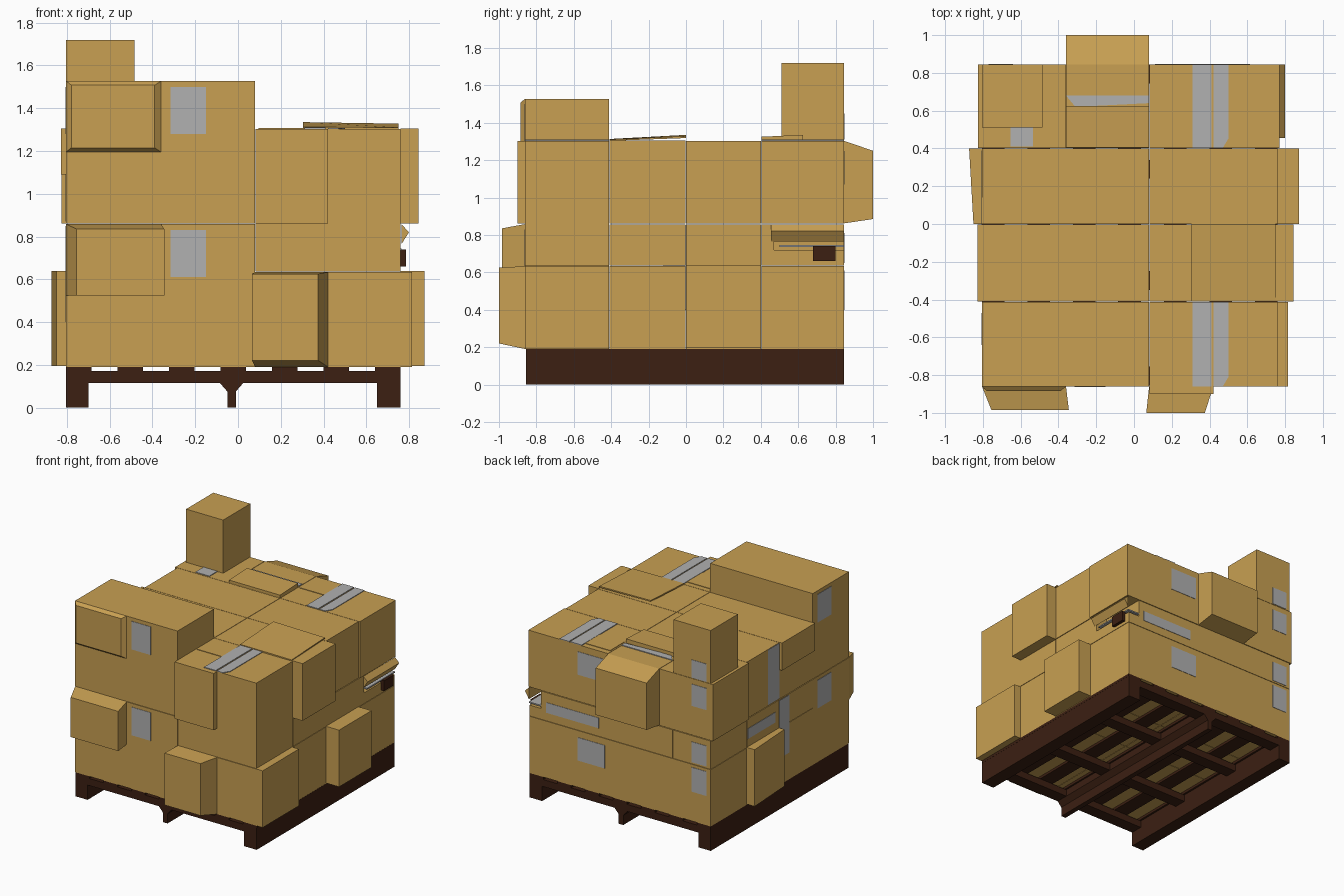
import bpy, bmesh

if "Cube" in bpy.data.objects:
    bpy.data.objects.remove(bpy.data.objects["Cube"])


def mat(name, col):
    m = bpy.data.materials.new(name)
    m.diffuse_color = (*col, 1)
    m.use_nodes = True
    m.node_tree.nodes["Principled BSDF"].inputs["Base Color"].default_value = m.diffuse_color
    return m


CARD = mat("cardboard", (0.58, 0.35, 0.085))
WOOD = mat("dark_wood", (0.045, 0.014, 0.006))
TAPE = mat("grey_tape", (0.44, 0.44, 0.44))


def loft(name, a, b, m):
    """Solid between two matching closed outlines."""
    bm = bmesh.new()
    va = [bm.verts.new(p) for p in a]
    vb = [bm.verts.new(p) for p in b]
    n = len(va)
    bm.faces.new(va)
    bm.faces.new(vb[::-1])
    for i in range(n):
        bm.faces.new((va[i], vb[i], vb[(i + 1) % n], va[(i + 1) % n]))
    bmesh.ops.recalc_face_normals(bm, faces=bm.faces)
    me = bpy.data.meshes.new(name)
    bm.to_mesh(me)
    bm.free()
    me.materials.append(m)
    o = bpy.data.objects.new(name, me)
    bpy.context.collection.objects.link(o)
    return o


def rect(axis, at, u, v):
    """Rectangle at a fixed coordinate; u and v are ranges on the other axes."""
    pts = [(u[0], v[0]), (u[1], v[0]), (u[1], v[1]), (u[0], v[1])]
    put = {'x': lambda p: (at, *p), 'y': lambda p: (p[0], at, p[1]), 'z': lambda p: (*p, at)}
    return [put[axis](p) for p in pts]


def box(name, x, y, z, m=CARD):
    return loft(name, rect('z', z[0], x, y), rect('z', z[1], x, y), m)


def bump(name, axis, base, outer, m=CARD):
    return loft(name, rect(axis, *base), rect(axis, *outer), m)


# Pallet: stringers along y, cross bars, deck planks
X0, X1, Y0, Y1 = -0.805, 0.76, -0.855, 0.845
for name, x in (("left_stringer", (X0, -0.70)), ("right_stringer", (0.65, X1))):
    box(name, x, (Y0, Y1), (0, 0.17), WOOD)
prof = [(-0.05, 0), (-0.01, 0), (-0.01, 0.075), (0.025, 0.115), (0.025, 0.17),
        (-0.085, 0.17), (-0.085, 0.115), (-0.05, 0.075)]
loft("centre_stringer", [(x, Y0, z) for x, z in prof], [(x, Y1, z) for x, z in prof], WOOD)
for y in (-0.805, -0.30, 0.29, 0.795):
    box("cross_bar", (X0 + 0.01, X1 - 0.01), (y - 0.05, y + 0.05), (0.115, 0.17), WOOD)
for i in range(7):
    x = X0 + i * 0.241
    box("deck_plank", (x, x + 0.12), (Y0, Y1), (0.17, 0.19), WOOD)

# Stacked cartons
g = 0.003
FRONT, MID_A, MID_B, BACK = (-0.86, -0.413), (-0.41, -g), (0, 0.40), (0.403, 0.845)
LOW, THIN, HIGH = (0.19, 0.633), (0.636, 0.857), (0.862, 1.303)
LEFT, RIGHT = (X0, 0.08), (0.083, X1)
box("front_left_lower_carton", LEFT, FRONT, (0.19, 0.858))
box("front_left_upper_carton", LEFT, FRONT, (0.861, 1.528))
box("front_right_lower_carton", (0.083, 0.815), FRONT, LOW)
box("front_right_upper_carton", RIGHT, FRONT, (0.636, 1.303))
for row, y in (("mid_front", MID_A), ("mid_back", MID_B)):
    for layer, z in (("low", LOW), ("thin", THIN), ("high", HIGH)):
        box(f"{row}_{layer}_left_carton", LEFT, y, z)
        box(f"{row}_{layer}_right_carton", RIGHT, y, z)
box("back_left_low_carton", LEFT, BACK, LOW)
box("back_left_thin_carton", (X0, -0.48), BACK, THIN)
box("back_centre_thin_carton", (-0.477, 0.08), BACK, THIN)
box("back_left_high_carton", (-0.825, -0.363), BACK, HIGH)
box("back_centre_high_carton", (-0.36, 0.08), BACK, HIGH)
box("back_right_low_carton", RIGHT, BACK, LOW)
box("back_right_high_carton", (0.083, 0.77), BACK, HIGH)
box("top_small_carton", (-0.805, -0.485), (0.51, 0.845), (1.305, 1.72))

# Damaged thin carton on the right, open at the side
box("open_carton_base", RIGHT, BACK, (0.636, 0.72))
box("open_carton_inner", (0.083, 0.66), BACK, (0.72, 0.857))
box("open_carton_edge", (0.66, X1), (0.403, 0.47), (0.72, 0.857))
tri = [(0.765, 0.857), (0.80, 0.82), (0.765, 0.765)]
loft("torn_flap", [(x, 0.455, z) for x, z in tri], [(x, 0.845, z) for x, z in tri], CARD)
box("torn_tape", (0.66, 0.765), (0.50, 0.845), (0.735, 0.745), TAPE)
box("dark_scrap", (0.70, 0.785), (0.68, 0.80), (0.66, 0.74), WOOD)

# Pushed-out carton ends
bump("front_low_left_bulge", 'y', (-0.86, (-0.805, -0.36), (0.525, 0.858)),
     (-0.985, (-0.755, -0.345), (0.525, 0.835)))
bump("front_high_left_bulge", 'y', (-0.86, (-0.805, -0.36), (1.195, 1.528)),
     (-0.885, (-0.78, -0.39), (1.215, 1.508)))
bump("front_low_right_bulge", 'y', (-0.86, (0.08, 0.42), (0.19, 0.633)),
     (-1.0, (0.065, 0.375), (0.22, 0.625)))
box("front_high_right_bulge", (0.083, 0.42), (-0.90, -0.86), (0.86, 1.303))
bump("back_high_bulge", 'y', (0.845, (-0.36, 0.08), (0.862, 1.303)),
     (1.0, (-0.36, 0.08), (0.885, 1.25)))
box("right_low_bulge", (0.76, 0.873), MID_B, (0.195, 0.638))
box("right_high_bulge", (0.76, 0.845), MID_A, (0.86, 1.306))
bump("left_low_bulge", 'z', (0.195, (X0, -0.80), MID_B), (0.638, (X0, -0.80), MID_B))
loft("left_low_end", *[[(X0, 0, z), (-0.85, 0, z), (-0.873, 0.40, z), (X0, 0.40, z)]
                       for z in (0.195, 0.638)], CARD)
box("left_high_bulge", (-0.828, X0), MID_A, (1.09, 1.305))

# Raised lid flaps on top
loft("right_lid_flap",
     [(0.305, -0.41, 1.303), (0.75, -0.41, 1.303), (0.75, 0, 1.318), (0.305, 0, 1.325)],
     [(0.305, -0.41, 1.313), (0.75, -0.41, 1.31), (0.75, 0, 1.328), (0.305, 0, 1.335)], CARD)
loft("back_lid_flap",
     [(-0.36, 0.405, 1.303), (0.08, 0.405, 1.303), (0.08, 0.625, 1.303), (-0.36, 0.625, 1.303)],
     [(-0.36, 0.405, 1.325), (0.08, 0.405, 1.325), (0.08, 0.625, 1.335), (-0.36, 0.625, 1.335)], CARD)
for y in ((0.62, 0.80), (-0.64, -0.455)):
    box("top_panel", (0.095, 0.31), y, (1.303, 1.307))

# Grey tape on the tops
for y in (FRONT, BACK):
    box("top_tape_wide", (0.31, 0.41), y, (1.303, 1.309), TAPE)
    loft("top_tape_narrow", *[[(0.42, y[0], z), (0.47, y[0], z), (0.50, y[0] + 0.05, z),
                               (0.50, y[1], z), (0.42, y[1], z)] for z in (1.303, 1.308)], TAPE)
loft("back_top_tape", *[[(-0.36, 0.68, z), (-0.31, 0.62, z), (0.08, 0.64, z), (0.08, 0.68, z)]
                        for z in (1.303, 1.309)], TAPE)
box("small_top_tape", (-0.655, -0.535), (0.41, 0.51), (1.303, 1.308), TAPE)

# Tape on the front, back and left faces
for z in ((0.61, 0.83), (1.28, 1.50)):
    box("front_tape", (-0.315, -0.15), (-0.863, -0.86), z, TAPE)
    box("left_tape", (-0.808, X0), (-0.64, -0.47), z, TAPE)
for z in ((0.42, 0.61), (0.65, 0.81), (1.09, 1.26), (1.31, 1.45)):
    box("back_left_tape", (-0.77, -0.64), (0.845, 0.848), z, TAPE)
for z in ((0.40, 0.58), (1.07, 1.25)):
    box("back_right_tape", (0.11, 0.345), (0.845, 0.848), z, TAPE)
box("back_long_tape", (0.16, 0.615), (0.845, 0.848), (0.70, 0.78), TAPE)
box("left_mid_tape", (-0.808, X0), (0.0, 0.14), (0.87, 1.30), TAPE)
box("left_thin_tape", (-0.808, X0), (-0.12, 0.0), (0.40, 0.85), TAPE)
box("left_cross_tape", (-0.808, X0), (0.05, 0.39), (0.70, 0.78), TAPE)
